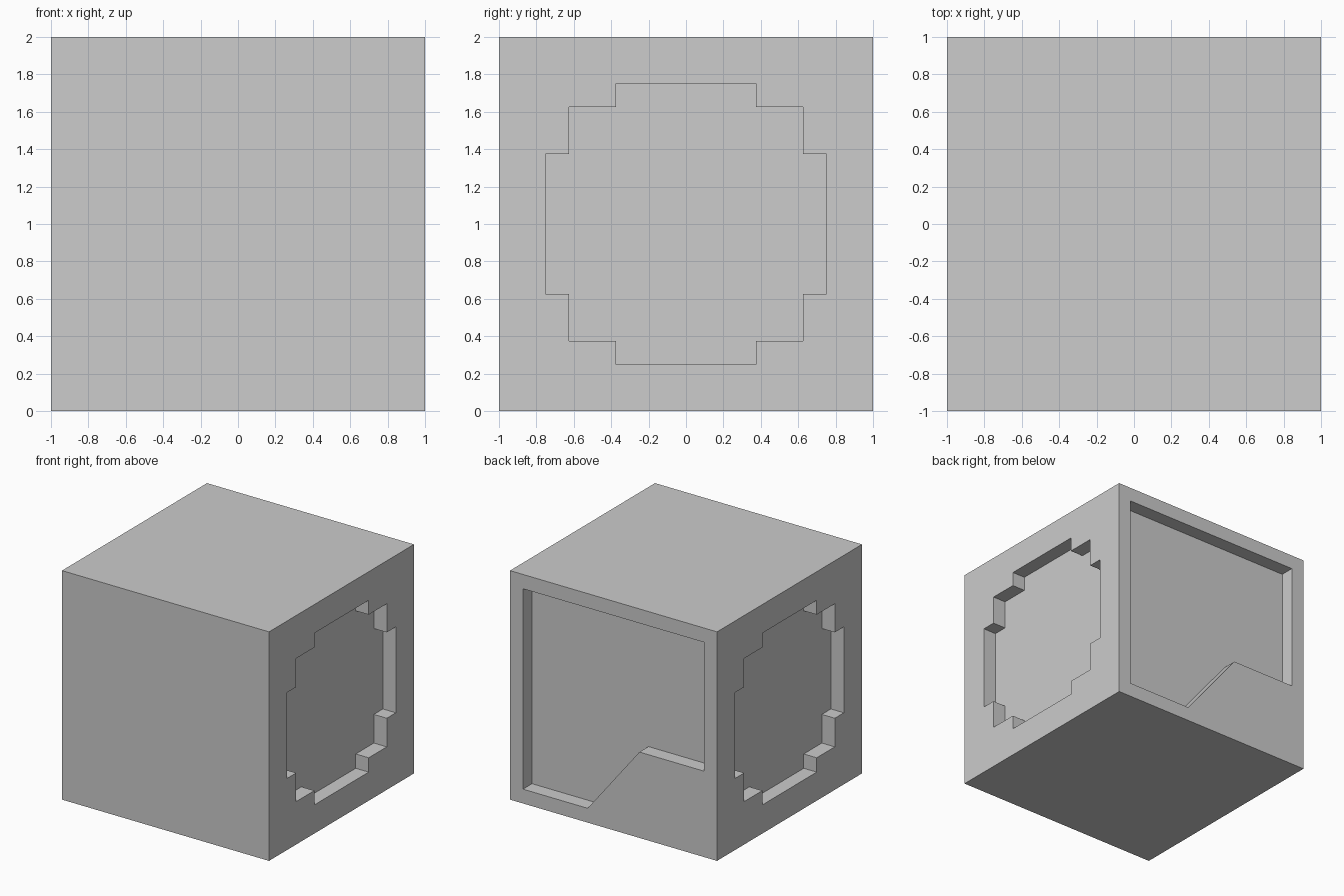
import bpy
import bmesh
from mathutils import Vector

cube = bpy.data.objects.get("Cube")
if cube:
    bpy.data.objects.remove(cube, do_unlink=True)

DEPTH = 0.125

grey = bpy.data.materials.new("plain grey")
grey.use_nodes = True
colour = (0.604, 0.604, 0.604, 1)
grey.diffuse_color = colour
grey.node_tree.nodes["Principled BSDF"].inputs["Base Color"].default_value = colour


def prism(name, points, push):
    """Extrude a closed outline along the push vector."""
    bm = bmesh.new()
    face = bm.faces.new([bm.verts.new(p) for p in points])
    grown = bmesh.ops.extrude_face_region(bm, geom=[face])["geom"]
    verts = [g for g in grown if isinstance(g, bmesh.types.BMVert)]
    bmesh.ops.translate(bm, verts=verts, vec=Vector(push))
    bmesh.ops.recalc_face_normals(bm, faces=bm.faces)
    mesh = bpy.data.meshes.new(name)
    bm.to_mesh(mesh)
    bm.free()
    mesh.materials.append(grey)
    obj = bpy.data.objects.new(name, mesh)
    bpy.context.collection.objects.link(obj)
    return obj


# Solid block
block = prism("block", [(-1, -1, 0), (1, -1, 0), (1, 1, 0), (-1, 1, 0)], (0, 0, 2))

# Stepped round outline, one quarter turned four times
quarter = [(0.75, 0.375), (0.625, 0.375), (0.625, 0.625), (0.375, 0.625), (0.375, 0.75)]
outline = []
for turn in range(4):
    corner = [(-a, b) if turn % 2 else (a, b) for a, b in quarter]
    if turn > 1:
        corner = [(a, -b) for a, b in corner]
    outline.append(corner)
right_top, left_top, right_low, left_low = outline
ring = right_top + left_top[::-1] + left_low + right_low[::-1]

# Round side recesses
cutters = []
for side, name in ((1, "left_recess_cutter"), (-1, "right_recess_cutter")):
    points = [(side * (1 - DEPTH), a, 1 + b) for a, b in ring]
    cutters.append(prism(name, points, (side * 0.5, 0, 0)))

# Back recess with a sloped step along its floor
back = [(0.875, 0.125), (0.25, 0.125), (-0.25, 0.75),
        (-0.875, 0.75), (-0.875, 1.875), (0.875, 1.875)]
cutters.append(prism("back_recess_cutter", [(x, 1 - DEPTH, z) for x, z in back], (0, 0.5, 0)))

# Carve the recesses
for cutter in cutters:
    cutter.hide_render = True
    cutter.hide_viewport = True
    cut = block.modifiers.new(cutter.name, "BOOLEAN")
    cut.operation = "DIFFERENCE"
    cut.solver = "EXACT"
    cut.object = cutter

depsgraph = bpy.context.evaluated_depsgraph_get()
block.data = bpy.data.meshes.new_from_object(block.evaluated_get(depsgraph))
block.modifiers.clear()
for cutter in cutters:
    bpy.data.objects.remove(cutter, do_unlink=True)
